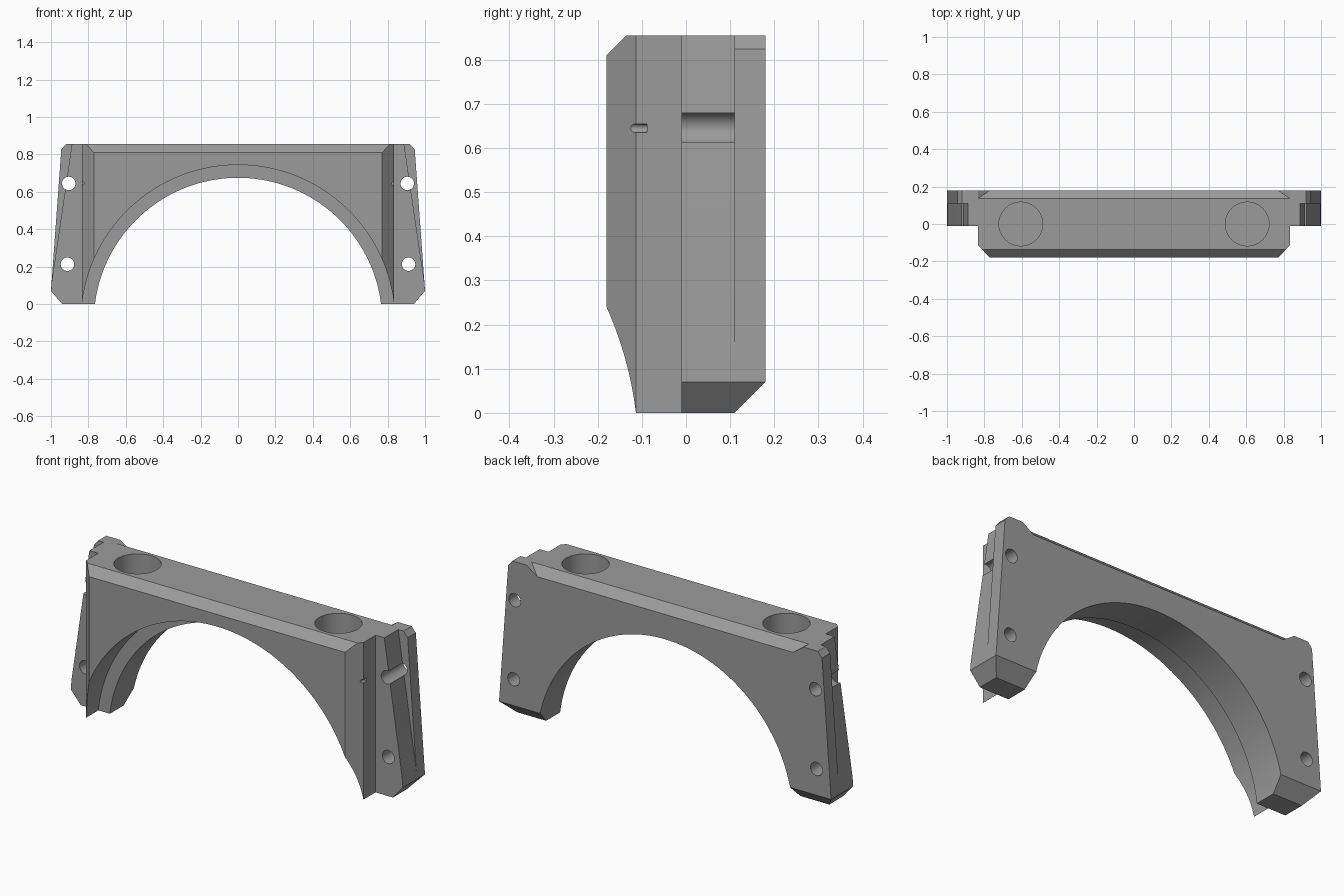
import bpy, bmesh, math
from mathutils import Matrix, Vector

if "Cube" in bpy.data.objects:
    bpy.data.objects.remove(bpy.data.objects["Cube"])

TOP = 0.855      # overall height
STEP = -0.01     # y where the front block meets the side flanges
E = 0.02         # cutter overshoot

grey = bpy.data.materials.new("grey")
grey.diffuse_color = (0.33, 0.33, 0.33, 1)
grey.use_nodes = True
grey.node_tree.nodes["Principled BSDF"].inputs["Base Color"].default_value = grey.diffuse_color


def make(name, bm):
    bmesh.ops.recalc_face_normals(bm, faces=bm.faces)
    mesh = bpy.data.meshes.new(name)
    bm.to_mesh(mesh)
    bm.free()
    mesh.materials.append(grey)
    ob = bpy.data.objects.new(name, mesh)
    bpy.context.collection.objects.link(ob)
    return ob


def solid(name, pts):
    """Convex solid around points."""
    bm = bmesh.new()
    for p in pts:
        bm.verts.new(p)
    bmesh.ops.convex_hull(bm, input=bm.verts[:])
    bmesh.ops.dissolve_limit(bm, angle_limit=0.001, verts=bm.verts[:], edges=bm.edges[:])
    return make(name, bm)


def plate(name, half, y0, y1):
    """Mirrored x-z outline extruded along y."""
    return solid(name, [(s * x, y, z) for x, z in half for s in (-1, 1) for y in (y0, y1)])


def bar(name, section):
    """y-z section extruded along the whole width."""
    return solid(name, [(x, y, z) for y, z in section for x in (-1.1, 1.1)])


def rod(name, radius, start, end, segments):
    a, b = Vector(start), Vector(end)
    bm = bmesh.new()
    rot = (b - a).to_track_quat('Z', 'Y').to_matrix().to_4x4()
    bmesh.ops.create_cone(bm, cap_ends=True, segments=segments, radius1=radius,
                          radius2=radius, depth=(b - a).length,
                          matrix=Matrix.Translation((a + b) / 2) @ rot)
    return make(name, bm)


def combine(target, tool, operation):
    mod = target.modifiers.new("boolean", 'BOOLEAN')
    mod.operation, mod.solver, mod.object = operation, 'EXACT', tool
    bpy.context.view_layer.objects.active = target
    bpy.ops.object.modifier_apply(modifier=mod.name)
    bpy.data.objects.remove(tool, do_unlink=True)


# front block with chamfered vertical corners
plan = [(0.77, -0.18), (0.835, -0.113), (0.835, 0.05)]
body = solid("arch_bracket", [(s * x, y, z) for x, y in plan for s in (-1, 1) for z in (0, TOP)])

# side flanges: narrow front layer and wider back layer
foot = [(0.94, 0), (1.0, 0.07), (0.996, 0.12)]
combine(body, plate("front_flange", foot + [(0.888, TOP)], STEP, 0.14), 'UNION')
combine(body, plate("back_flange", foot + [(0.945, 0.825), (0.92, TOP)], 0.11, 0.18), 'UNION')

# stepped arch opening
combine(body, rod("arch_cutter", 0.771, (0, -0.4, -0.096), (0, 0.4, -0.096), 160), 'DIFFERENCE')
combine(body, rod("arch_step_cutter", 0.84, (0, -0.4, -0.096), (0, STEP, -0.096), 160), 'DIFFERENCE')

# chamfers on the front top edge and the back of the feet
combine(body, bar("front_chamfer", [(-0.135 + E, TOP + E), (-0.18 - E, 0.81 - E),
                                    (-0.18 - E, TOP + E)]), 'DIFFERENCE')
combine(body, bar("foot_chamfer", [(0.11 - E, -E), (0.18 + E, 0.07 + E),
                                   (0.18 + E, -E)]), 'DIFFERENCE')

# back top chamfer with slanted ends, stopping short of the flanges
slope = 0.065 / 0.045
low, high = 0.77 - E * slope, 0.835 + E * slope
combine(body, solid("back_chamfer", [(s * x, y, z) for s in (-1, 1) for x, y, z in (
    (low, 0.18 + E, 0.81 - E), (high, 0.18 + E, TOP + E), (high, 0.135 - E, TOP + E))]), 'DIFFERENCE')

# blind sockets in the top, bolt holes in the flanges, small locating notches
for s in (-1, 1):
    combine(body, rod("socket", 0.117, (s * 0.605, 0, 0.62), (s * 0.605, 0, 1), 64), 'DIFFERENCE')
    for x, z in ((0.905, 0.645), (0.912, 0.213)):
        combine(body, rod("bolt_hole", 0.036, (s * x, -0.1, z), (s * x, 0.4, z), 32), 'DIFFERENCE')
    combine(body, rod("notch", 0.01, (s * 0.833, -0.2, 0.645), (s * 0.833, -0.088, 0.645), 16), 'DIFFERENCE')

# smooth curved walls, sharp edges elsewhere
bpy.ops.object.select_all(action='DESELECT')
body.select_set(True)
bpy.context.view_layer.objects.active = body
bpy.ops.object.shade_smooth_by_angle(angle=math.radians(25))
